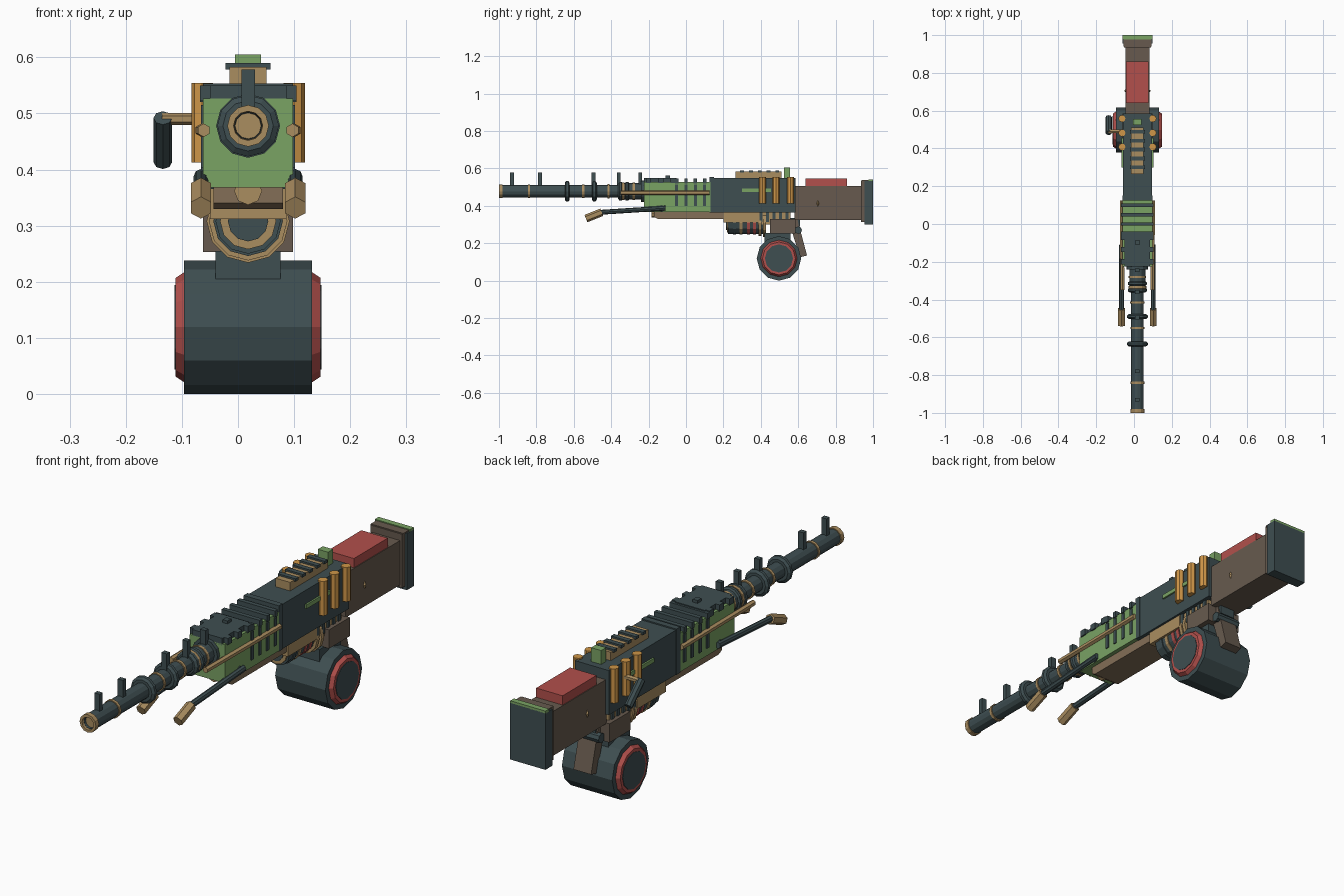
import bpy, bmesh, math
from mathutils import Vector, Matrix

if "Cube" in bpy.data.objects:
    bpy.data.objects.remove(bpy.data.objects["Cube"])

CX = 0.018   # centre line of the body
BZ = 0.478   # barrel axis height


def material(name, r, g, b):
    m = bpy.data.materials.new(name)
    lin = [((c / 255 + 0.055) / 1.055) ** 2.4 for c in (r, g, b)]
    m.diffuse_color = (*lin, 1)
    m.use_nodes = True
    m.node_tree.nodes["Principled BSDF"].inputs["Base Color"].default_value = m.diffuse_color
    return m


STEEL = material("dark steel", 62, 78, 81)
GREEN = material("green paint", 122, 163, 100)
BROWN = material("dark brown", 103, 90, 78)
WOOD = material("warm brown", 132, 111, 87)
TAN = material("tan metal", 170, 141, 96)
ORANGE = material("orange brass", 207, 150, 72)
RED = material("red paint", 178, 80, 76)


def finish(name, bm, mat):
    bmesh.ops.recalc_face_normals(bm, faces=bm.faces)
    me = bpy.data.meshes.new(name)
    bm.to_mesh(me)
    bm.free()
    me.materials.append(mat)
    ob = bpy.data.objects.new(name, me)
    bpy.context.collection.objects.link(ob)
    return ob


def box(name, x, y, z, mat, bevel=0):
    """Box from (min, max) ranges; x is relative to the centre line."""
    bm = bmesh.new()
    bmesh.ops.create_cube(bm, size=1)
    for v in bm.verts:
        v.co = [r[0] + (r[1] - r[0]) * (c + 0.5)
                for c, r in zip(v.co, ((x[0] + CX, x[1] + CX), y, z))]
    if bevel:
        bmesh.ops.bevel(bm, geom=bm.edges[:], offset=bevel, segments=1, affect='EDGES')
    return finish(name, bm, mat)


def slab(name, hw, y, z, mat, bevel=0):
    return box(name, (-hw, hw), y, z, mat, bevel)


def rod(name, a, b, r, mat, sides=10, r2=None, spin=0.0):
    """Cylinder or cone between two points."""
    a, b = Vector(a), Vector(b)
    d = b - a
    bm = bmesh.new()
    rot = d.to_track_quat('Z', 'Y').to_matrix().to_4x4()
    bmesh.ops.create_cone(bm, cap_ends=True, segments=sides, radius1=r,
                          radius2=r if r2 is None else r2, depth=d.length,
                          matrix=Matrix.Translation((a + b) / 2) @ rot @ Matrix.Rotation(spin, 4, 'Z'))
    return finish(name, bm, mat)


def lathe(name, profile, z, mat, sides=12):
    """Spin (y, radius) points around the lengthwise axis at height z."""
    bm = bmesh.new()
    rings = []
    for y, r in profile:
        rings.append([bm.verts.new((CX + r * math.cos(2 * math.pi * i / sides), y,
                                    z + r * math.sin(2 * math.pi * i / sides)))
                      for i in range(sides)])
    for p, q in zip(rings, rings[1:]):
        for i in range(sides):
            j = (i + 1) % sides
            bm.faces.new((p[i], p[j], q[j], q[i]))
    bm.faces.new(rings[0])
    bm.faces.new(rings[-1])
    return finish(name, bm, mat)


def side_prism(name, hw, pts, mat):
    """Extrude a (y, z) outline across the width."""
    bm = bmesh.new()
    a = [bm.verts.new((CX - hw, *p)) for p in pts]
    b = [bm.verts.new((CX + hw, *p)) for p in pts]
    bm.faces.new(a)
    bm.faces.new(b)
    for i in range(len(pts)):
        j = (i + 1) % len(pts)
        bm.faces.new((a[i], a[j], b[j], b[i]))
    return finish(name, bm, mat)


# Barrel with a recessed bore, then rings and collars
lathe("barrel", [(-0.94, 0.02), (-0.99, 0.024), (-0.99, 0.033), (-0.2, 0.033)], BZ, STEEL)
lathe("barrel_sleeve", [(-0.36, 0.043), (-0.2, 0.043)], BZ, STEEL)
lathe("muzzle_ring", [(-0.96, 0.022), (-1.0, 0.026), (-1.0, 0.037), (-0.98, 0.037), (-0.98, 0.03)], BZ, TAN)
for y, r in ((-0.84, 0.037), (-0.55, 0.037), (-0.415, 0.038), (-0.335, 0.047), (-0.28, 0.046)):
    lathe("barrel_band", [(y - 0.006, r), (y + 0.006, r)], BZ, TAN)
for y in (-0.635, -0.49, -0.35, -0.315):
    r = 0.055 if y < -0.4 else 0.05
    lathe("barrel_collar", [(y - 0.013, r - 0.01), (y - 0.006, r),
                            (y + 0.006, r), (y + 0.013, r - 0.01)], BZ, STEEL)
for y in (-0.93, -0.78, -0.495, -0.36, -0.245):
    slab("barrel_post", 0.012, (y - 0.01, y + 0.01), (0.5, 0.578), STEEL)

# Fore housing with side and top ribs
slab("fore_housing", 0.08, (-0.225, 0.13), (0.368, 0.527), GREEN)
lathe("housing_collar", [(-0.24, 0.057), (-0.22, 0.057)], BZ, STEEL)
slab("fore_top_plate", 0.068, (-0.225, -0.05), (0.52, 0.55), STEEL)
slab("fore_top_knob", 0.011, (-0.11, -0.085), (0.55, 0.562), STEEL)
for y in (-0.2, -0.135, -0.07):
    slab("fore_top_tab", 0.086, (y - 0.014, y + 0.014), (0.523, 0.55), STEEL)
for y in (-0.05, 0.0, 0.05, 0.1):
    slab("fore_rib", 0.084, (y - 0.008, y + 0.008), (0.4, 0.515), STEEL)
    slab("fore_top_rib", 0.086, (y - 0.009, y + 0.009), (0.52, 0.546), STEEL)
side_prism("fore_keel", 0.062, [(-0.17, 0.34), (-0.15, 0.33), (0.22, 0.33), (0.22, 0.372), (-0.17, 0.372)], WOOD)
rod("front_pin", (CX, -0.185, 0.362), (CX, -0.16, 0.362), 0.025, TAN, 8)

# Side rods and folding legs, both sides
for s in (-1, 1):
    rod("side_rod", (CX + s * 0.079, -0.35, 0.47), (CX + s * 0.083, 0.125, 0.47), 0.012, TAN, 6)
    x = CX + s * 0.084
    rod("leg_pivot", (CX + s * 0.06, -0.13, 0.386), (x, -0.13, 0.386), 0.018, STEEL, 8)
    rod("folding_leg", (x, -0.11, 0.388), (x, -0.465, 0.365), 0.013, STEEL, 8)
    rod("leg_foot", (x, -0.45, 0.366), (x, -0.535, 0.332), 0.021, TAN, 6)

# Receiver with plates, sight rail and rear sight
slab("receiver", 0.077, (0.125, 0.585), (0.365, 0.548), STEEL)
slab("receiver_front_lip", 0.08, (0.125, 0.15), (0.365, 0.553), STEEL)
slab("receiver_stripe", 0.084, (0.3, 0.455), (0.475, 0.492), GREEN)
slab("receiver_belly", 0.068, (0.2, 0.39), (0.312, 0.368), TAN)
slab("top_rail", 0.033, (0.265, 0.51), (0.545, 0.583), TAN)
for i in range(5):
    y = 0.3 + i * 0.047
    slab("rail_rib", 0.04, (y - 0.01, y + 0.01), (0.578, 0.59), STEEL)
slab("rear_sight", 0.023, (0.525, 0.557), (0.54, 0.605), GREEN)

# Upright brass tubes on each flank
for s in (-1, 1):
    for y in (0.408, 0.482, 0.558):
        x = CX + s * 0.082
        rod("brass_tube", (x, y, 0.413), (x, y, 0.554), 0.019, ORANGE, 8)

# Feed block and ringed cylinder beneath the receiver
slab("feed_block", 0.06, (0.385, 0.56), (0.3, 0.368), TAN)
for y in (0.4, 0.435, 0.47, 0.505, 0.54):
    slab("feed_rib", 0.066, (y - 0.008, y + 0.008), (0.315, 0.366), STEEL)
lathe("lower_cylinder", [(0.225, 0.038), (0.225, 0.058), (0.42, 0.058)], 0.308, STEEL)
lathe("lower_cylinder_face", [(0.218, 0.038), (0.218, 0.05), (0.228, 0.05)], 0.308, TAN)
lathe("lower_cylinder_core", [(0.214, 0.036), (0.23, 0.036)], 0.308, STEEL)
for y, r, m in ((0.26, 0.062, STEEL), (0.295, 0.062, TAN), (0.335, 0.061, RED),
                (0.365, 0.061, RED), (0.395, 0.07, TAN), (0.42, 0.074, TAN)):
    lathe("cylinder_ring", [(y - 0.008, r), (y + 0.008, r)], 0.308, m)

# Drum magazine and its mount
slab("drum_mount", 0.08, (0.45, 0.585), (0.253, 0.33), BROWN)
slab("drum_neck", 0.058, (0.42, 0.56), (0.2, 0.255), STEEL)
DY, DZ = 0.497, 0.119
rod("drum", (CX - 0.114, DY, DZ), (CX + 0.114, DY, DZ), 0.119, STEEL, 12)
for s in (-1, 1):
    rod("drum_red_rim", (CX + s * 0.114, DY, DZ), (CX + s * 0.129, DY, DZ), 0.098, RED, 12, 0.088)
    rod("drum_cap", (CX + s * 0.12, DY, DZ), (CX + s * 0.131, DY, DZ), 0.075, STEEL, 12)

# Slanted grip and trigger parts
side_prism("grip", 0.04, [(0.545, 0.33), (0.595, 0.33), (0.647, 0.135), (0.61, 0.125)], BROWN)
rod("grip_bolt", (CX - 0.055, 0.6, 0.27), (CX + 0.055, 0.6, 0.27), 0.02, STEEL, 8)
slab("trigger_frame", 0.035, (0.56, 0.61), (0.29, 0.335), STEEL)

# Crank handle on the left flank
rod("crank_arm", (-0.05, 0.49, 0.49), (-0.135, 0.49, 0.49), 0.011, TAN, 6)
rod("crank_grip", (-0.134, 0.482, 0.492), (-0.134, 0.565, 0.413), 0.0165, STEEL, 8)

# Stock, cheek pad and butt plate
slab("stock", 0.063, (0.58, 0.95), (0.325, 0.507), BROWN)
slab("cheek_pad", 0.06, (0.64, 0.86), (0.5, 0.545), RED)
slab("stock_end", 0.072, (0.935, 0.957), (0.315, 0.535), BROWN)
slab("butt_plate", 0.08, (0.955, 1.0), (0.3, 0.532), STEEL)
slab("butt_top_brown", 0.074, (0.94, 0.978), (0.53, 0.537), BROWN)
slab("butt_top_green", 0.08, (0.976, 1.0), (0.53, 0.541), GREEN)
for s in (-1, 1):
    stud = rod("stock_stud", (CX + s * 0.06, 0, 0), (CX + s * 0.069, 0, 0), 0.022, TAN, 4, 0.006)
    stud.scale = (1, 0.45, 1)
    stud.location = (0, 0.705, 0.413)
